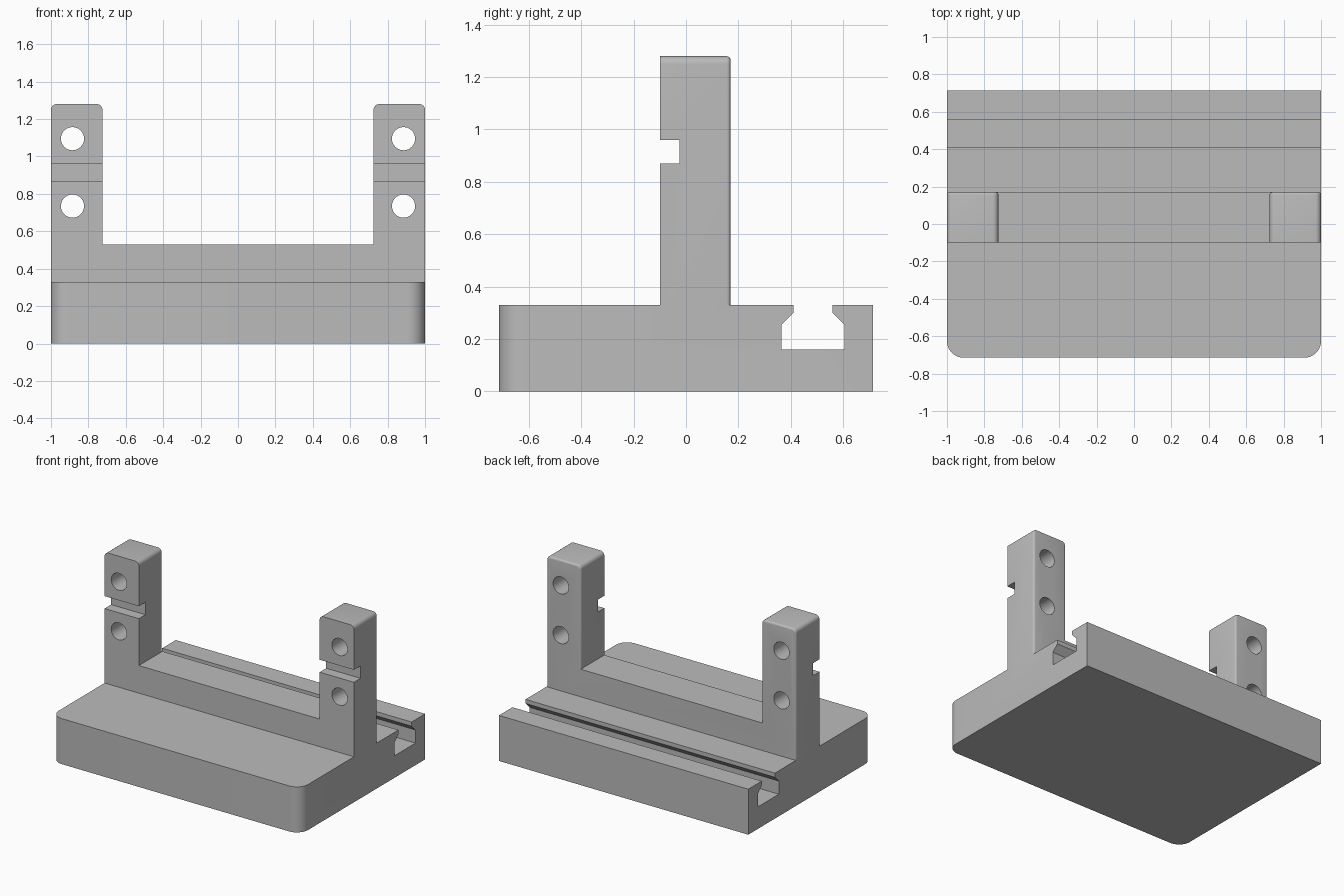
import bpy, bmesh
from math import radians
from mathutils import Vector, Matrix

cube = bpy.data.objects.get("Cube")
if cube:
    bpy.data.objects.remove(cube, do_unlink=True)

grey = bpy.data.materials.new("light_grey")
grey.use_nodes = True
grey.diffuse_color = (0.5, 0.5, 0.5, 1)
grey.node_tree.nodes["Principled BSDF"].inputs["Base Color"].default_value = (0.5, 0.5, 0.5, 1)


def finish(bm, name):
    bmesh.ops.recalc_face_normals(bm, faces=bm.faces)
    mesh = bpy.data.meshes.new(name)
    bm.to_mesh(mesh)
    bm.free()
    mesh.materials.append(grey)
    obj = bpy.data.objects.new(name, mesh)
    bpy.context.collection.objects.link(obj)
    return obj


def prism(profile, x0, x1):
    """Extrude a (y, z) profile along x."""
    bm = bmesh.new()
    face = bm.faces.new([bm.verts.new((x0, y, z)) for y, z in profile])
    new = bmesh.ops.extrude_face_region(bm, geom=[face])["geom"]
    bmesh.ops.translate(bm, vec=Vector((x1 - x0, 0, 0)),
                        verts=[v for v in new if isinstance(v, bmesh.types.BMVert)])
    return bm


def block(x, y, z):
    return prism([(y[0], z[0]), (y[1], z[0]), (y[1], z[1]), (y[0], z[1])], *x)


def round_edges(bm, rule, radius, segments):
    edges = [e for e in bm.edges if rule(*[v.co for v in e.verts])]
    bmesh.ops.bevel(bm, geom=edges, offset=radius, segments=segments,
                    profile=0.5, affect='EDGES', clamp_overlap=True)


def combine(target, tool, operation):
    mod = target.modifiers.new(operation.lower(), 'BOOLEAN')
    mod.operation, mod.solver, mod.object = operation, 'EXACT', tool
    bpy.ops.object.select_all(action='DESELECT')
    bpy.context.view_layer.objects.active = target
    target.select_set(True)
    bpy.ops.object.modifier_apply(modifier=mod.name)
    bpy.data.objects.remove(tool, do_unlink=True)


FRONT, BACK, TOP = -0.1, 0.17, 1.28
BASE, DEPTH = 0.33, 0.715

# Base plate with an undercut channel along the back
base = prism([(-DEPTH, 0), (DEPTH, 0), (DEPTH, BASE), (0.56, BASE), (0.56, 0.30),
              (0.605, 0.255), (0.605, 0.16), (0.365, 0.16), (0.365, 0.255),
              (0.41, 0.30), (0.41, BASE), (-DEPTH, BASE)], -1, 1)
round_edges(base, lambda a, b: max(a.y, b.y) < -0.7 and abs(a.z - b.z) > 0.2, 0.09, 10)
bracket = finish(base, "bracket_body")

# Cross bar between the posts
combine(bracket, finish(block((-0.9, 0.9), (FRONT, BACK), (0.2, 0.53)), "cross_bar"), 'UNION')

for side in (-1, 1):
    # Upright post with rounded top and softened back edges
    post = block(sorted((side * 0.725, side)), (FRONT, BACK), (0.2, TOP))
    round_edges(post, lambda a, b: min(a.z, b.z) > TOP - 0.01 and abs(a.y - b.y) > 0.1, 0.03, 6)
    round_edges(post, lambda a, b: min(a.y, b.y) > BACK - 0.001 and max(a.z, b.z) > 0.4, 0.014, 4)
    combine(bracket, finish(post, "post"), 'UNION')

for side in (-1, 1):
    # Notch across the front of the post
    notch = block(sorted((side * 0.7, side * 1.1)), (-0.2, -0.025), (0.87, 0.96))
    combine(bracket, finish(notch, "notch_cutter"), 'DIFFERENCE')
    # Two through holes
    for z in (0.735, 1.095):
        hole = bmesh.new()
        bmesh.ops.create_cone(hole, cap_ends=True, segments=40, radius1=0.062, radius2=0.062, depth=1,
                              matrix=Matrix.Translation((side * 0.885, 0, z)) @ Matrix.Rotation(radians(90), 4, 'X'))
        combine(bracket, finish(hole, "hole_cutter"), 'DIFFERENCE')

bpy.context.view_layer.objects.active = bracket
bracket.select_set(True)
bpy.ops.object.shade_smooth_by_angle(angle=radians(30))
